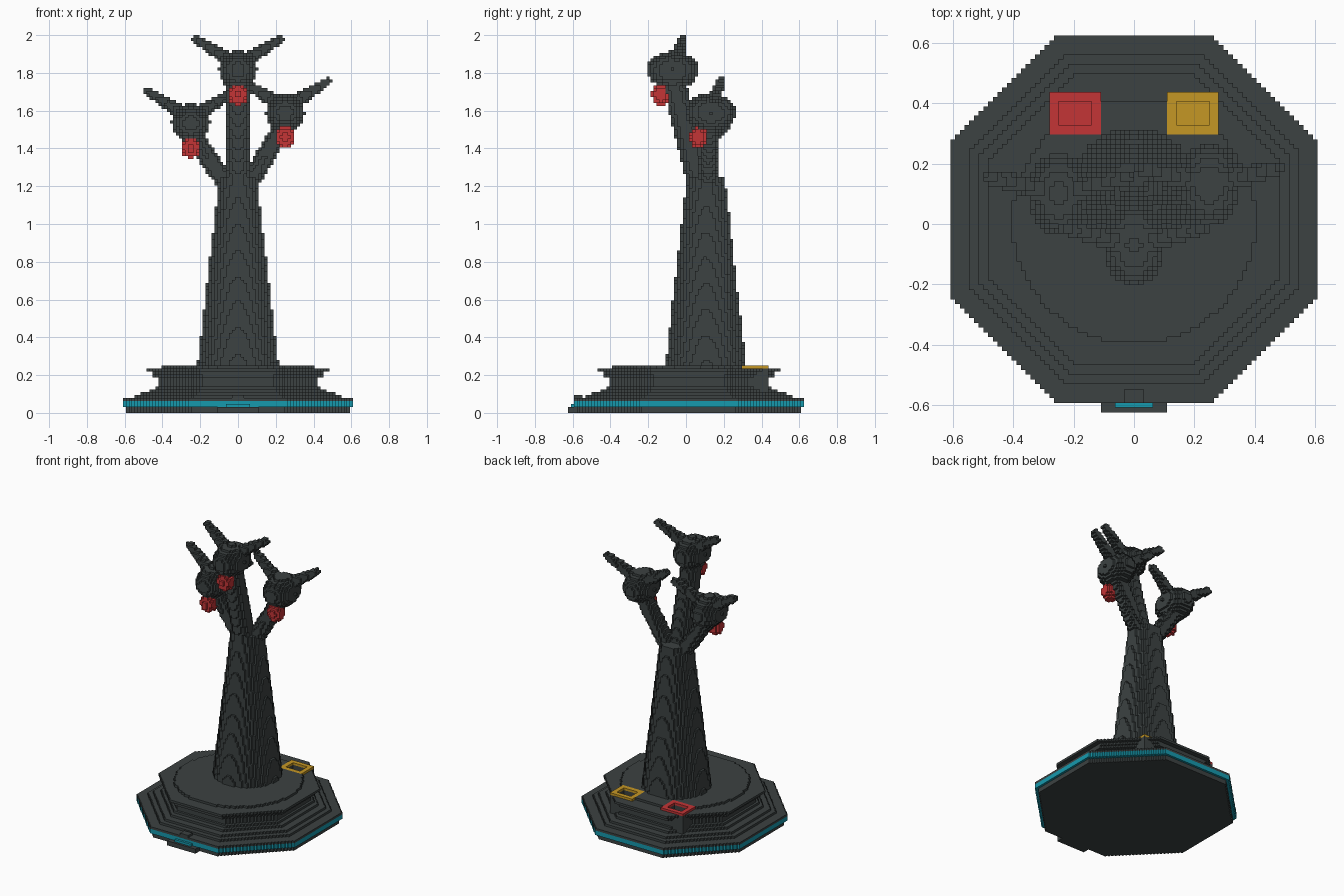
import bpy
import math
from mathutils import Vector

if "Cube" in bpy.data.objects:
    bpy.data.objects.remove(bpy.data.objects["Cube"], do_unlink=True)

V = 1 / 64          # edge length of one block
cells = {}          # (i, j, k) -> part name; later parts replace earlier ones


def make_material(name, colour):
    mat = bpy.data.materials.new(name)
    mat.use_nodes = True
    mat.diffuse_color = (*colour, 1)
    mat.node_tree.nodes["Principled BSDF"].inputs["Base Color"].default_value = (*colour, 1)
    return mat


CHARCOAL = make_material("charcoal", (0.045, 0.054, 0.054))
RED = make_material("red", (0.55, 0.035, 0.037))
GOLD = make_material("gold", (0.56, 0.31, 0.018))
CYAN = make_material("cyan", (0.008, 0.32, 0.42))
part_material = {}


def fill(part, mat, lo, hi, inside):
    """Fill every block between lo and hi whose centre passes the test."""
    part_material[part] = mat
    a = [math.floor(c / V + 0.01) for c in lo]
    b = [math.ceil(c / V - 0.01) for c in hi]
    for i in range(a[0], b[0]):
        for j in range(a[1], b[1]):
            for k in range(a[2], b[2]):
                if inside(Vector((i + 0.5, j + 0.5, k + 0.5)) * V):
                    cells[i, j, k] = part


def box(part, mat, lo, hi):
    fill(part, mat, lo, hi, lambda p: True)


def octagon(part, mat, r, k0, k1):
    def inside(p):
        x, y = abs(p.x), abs(p.y - V)
        return max(x, y) < r and x + y < r * math.sqrt(2)
    fill(part, mat, (-r, V - r, k0 * V), (r, V + r, k1 * V), inside)


def ellipsoid(part, mat, centre, radii):
    c, r = Vector(centre), Vector(radii)
    fill(part, mat, c - r, c + r,
         lambda p: sum(((p[n] - c[n]) / r[n]) ** 2 for n in range(3)) <= 1)


def limb(part, mat, start, end, r0, r1):
    """Tapered round bar with rounded ends."""
    a, b = Vector(start), Vector(end)
    d = b - a

    def inside(p):
        t = min(1, max(0, (p - a).dot(d) / d.length_squared))
        return (p - a - d * t).length <= r0 + (r1 - r0) * t
    m = Vector((max(r0, r1),) * 3)
    fill(part, mat, [min(u, v) - m.x for u, v in zip(a, b)],
         [max(u, v) + m.x for u, v in zip(a, b)], inside)


# Stepped octagonal base: radius, first layer, end layer
for r, k0, k1 in [(0.595, 0, 2), (0.61, 4, 5), (0.55, 5, 6), (0.515, 6, 7), (0.475, 7, 8),
                  (0.445, 8, 9), (0.42, 9, 12), (0.447, 12, 13), (0.46, 13, 14), (0.485, 14, 15)]:
    octagon("base", CHARCOAL, r, k0, k1)
octagon("light_strip", CYAN, 0.61, 2, 4)

# Raised round platform
fill("platform", CHARCOAL, (-0.41, -0.41, 15 * V), (0.41, 0.43, 16 * V),
     lambda p: math.hypot(p.x, p.y - V / 2) < 0.405)

# Front step with its small light and latch
box("front_step", CHARCOAL, (-7 * V, -40 * V, 0), (7 * V, -37 * V, 2 * V))
box("front_light", CYAN, (-4 * V, -39 * V, 2 * V), (4 * V, -38 * V, 3 * V))
box("latch", CHARCOAL, (-2 * V, -38 * V, 4 * V), (2 * V, -35 * V, 6 * V))

# Two open trays set in housings at the back
for side, name, mat in [(-1, "red_tray", RED), (1, "gold_tray", GOLD)]:
    def span(x0, x1, s=side):
        return sorted((s * x0 * V, s * x1 * V))
    x0, x1 = span(7, 18)
    box("tray_housing", CHARCOAL, (x0, 19 * V, 6 * V), (x1, 28 * V, 12 * V))
    box(name, mat, (x0, 19 * V, 15 * V), (x1, 28 * V, 16 * V))
    box("tray_housing", CHARCOAL, (x0, 19 * V, 12 * V), (x1, 28 * V, 15 * V))
    x0, x1 = span(9, 16)
    box(name, mat, (x0, 21 * V, 12 * V), (x1, 26 * V, 13 * V))
    for i in range(round(x0 / V), round(x1 / V)):
        for j in range(21, 26):
            for k in range(13, 16):
                cells.pop((i, j, k), None)

# Tapering trunk
TRUNK_Y = 0.105
fill("trunk", CHARCOAL, (-0.22, -0.13, 0.25), (0.22, 0.33, 1.235),
     lambda p: math.hypot(p.x, p.y - TRUNK_Y) < 0.214 - 0.112 * (p.z - 0.25) / 0.98)

# Branches, each with a head, a pair of horns and a red nose
heads = [("middle", (0, -0.07, 1.815), (0, 0.08, 1.18), 0.063, 0.235),
         ("left", (0.25, 0.13, 1.59), (0.04, 0.11, 1.18), 0.05, 0.235),
         ("right", (-0.25, 0.1, 1.535), (-0.04, 0.11, 1.18), 0.05, 0.235)]
for name, centre, root, thick, reach in heads:
    c = Vector(centre)
    limb(name + "_branch", CHARCOAL, root, c - Vector((0, 0, 0.05)), thick, thick)
    ellipsoid(name + "_head", CHARCOAL, c, (0.102, 0.135, 0.102))
    for s in (-1, 1):
        limb(name + "_horns", CHARCOAL, c + Vector((s * 0.04, 0.01, 0.05)),
             c + Vector((s * 0.225, 0.055, 0.165)), 0.04, 0.022)
    ellipsoid(name + "_nose", RED, c + Vector((0, -0.065, -0.13)), (0.052, 0.047, 0.058))

# Turn the blocks into one mesh per part, keeping only the outer faces
SIDES = []
for axis in range(3):
    u, v = (axis + 1) % 3, (axis + 2) % 3
    for d in (0, 1):
        corners = []
        for cu, cv in ((0, 0), (1, 0), (1, 1), (0, 1)):
            corner = [0, 0, 0]
            corner[axis], corner[u], corner[v] = d, cu, cv
            corners.append(corner)
        step = [0, 0, 0]
        step[axis] = 2 * d - 1
        SIDES.append((step, corners if d else corners[::-1]))

meshes = {}
for cell, part in cells.items():
    verts, faces = meshes.setdefault(part, ({}, []))
    for step, corners in SIDES:
        if tuple(c + s for c, s in zip(cell, step)) not in cells:
            faces.append([verts.setdefault(tuple(c + o for c, o in zip(cell, corner)), len(verts))
                          for corner in corners])

for part, (verts, faces) in meshes.items():
    if not faces:
        continue
    mesh = bpy.data.meshes.new(part)
    mesh.from_pydata([Vector(co) * V for co in verts], [], faces)
    mesh.materials.append(part_material[part])
    bpy.context.collection.objects.link(bpy.data.objects.new(part, mesh))
